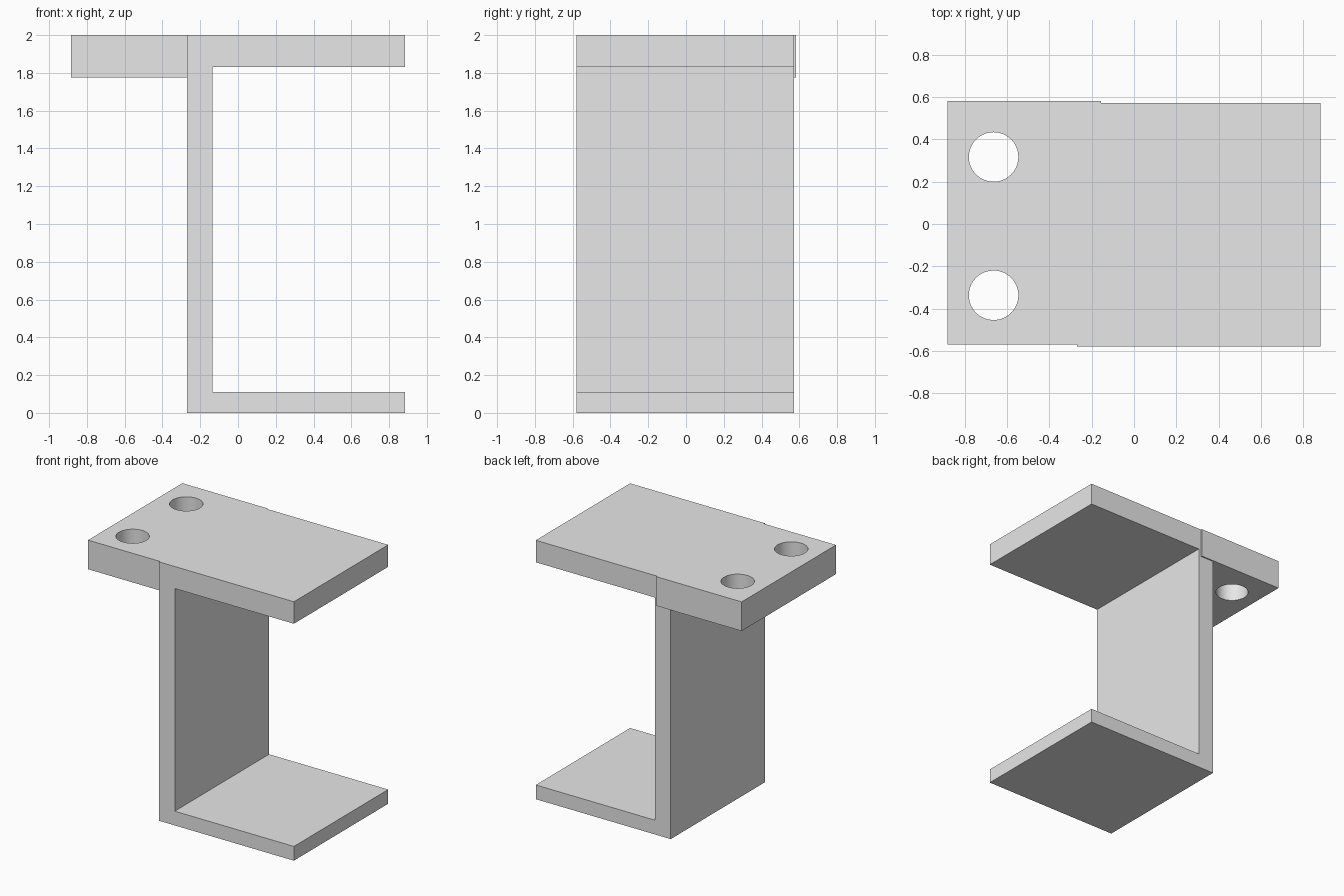
import bpy
import bmesh
import math

cube = bpy.data.objects.get("Cube")
if cube:
    bpy.data.objects.remove(cube, do_unlink=True)

grey = bpy.data.materials.new("light_grey")
grey.use_nodes = True
colour = (0.8, 0.8, 0.8, 1)
grey.diffuse_color = colour
grey.node_tree.nodes["Principled BSDF"].inputs["Base Color"].default_value = colour


def extrude_profile(name, points, y0, y1):
    """Extrude an x-z outline from y0 to y1."""
    bm = bmesh.new()
    face = bm.faces.new([bm.verts.new((x, y0, z)) for x, z in points])
    ext = bmesh.ops.extrude_face_region(bm, geom=[face])
    verts = [g for g in ext["geom"] if isinstance(g, bmesh.types.BMVert)]
    bmesh.ops.translate(bm, verts=verts, vec=(0, y1 - y0, 0))
    bmesh.ops.recalc_face_normals(bm, faces=bm.faces)
    mesh = bpy.data.meshes.new(name)
    bm.to_mesh(mesh)
    bm.free()
    mesh.materials.append(grey)
    obj = bpy.data.objects.new(name, mesh)
    bpy.context.collection.objects.link(obj)
    return obj


def combine(target, helper, operation):
    """Apply a boolean to the target and remove the helper."""
    mod = target.modifiers.new(operation.lower(), "BOOLEAN")
    mod.operation = operation
    mod.solver = "EXACT"
    mod.object = helper
    bpy.ops.object.select_all(action="DESELECT")
    bpy.context.view_layer.objects.active = target
    target.select_set(True)
    bpy.ops.object.modifier_apply(modifier=mod.name)
    bpy.data.objects.remove(helper, do_unlink=True)


# C-shaped channel: web with a thick upper and thin lower flange
left, inner, right = -0.27, -0.135, 0.883
channel = extrude_profile("channel_bracket", [
    (left, 0), (right, 0), (right, 0.11), (inner, 0.11),
    (inner, 1.83), (right, 1.83), (right, 2), (left, 2)], -0.579, 0.572)

# Mounting plate, set slightly back and running into the web
plate = extrude_profile("mounting_plate", [
    (-0.883, 1.775), (-0.155, 1.775), (-0.155, 2), (-0.883, 2)], -0.569, 0.582)
combine(channel, plate, "UNION")

# Two bolt holes through the plate
for y in (-0.337, 0.317):
    bpy.ops.mesh.primitive_cylinder_add(
        vertices=64, radius=0.117, depth=1, location=(-0.664, y, 1.9))
    cutter = bpy.context.object
    cutter.name = "bolt_hole_cutter"
    cutter.hide_render = True
    cutter.data.materials.append(grey)
    combine(channel, cutter, "DIFFERENCE")

bpy.ops.object.shade_smooth_by_angle(angle=math.radians(30))
